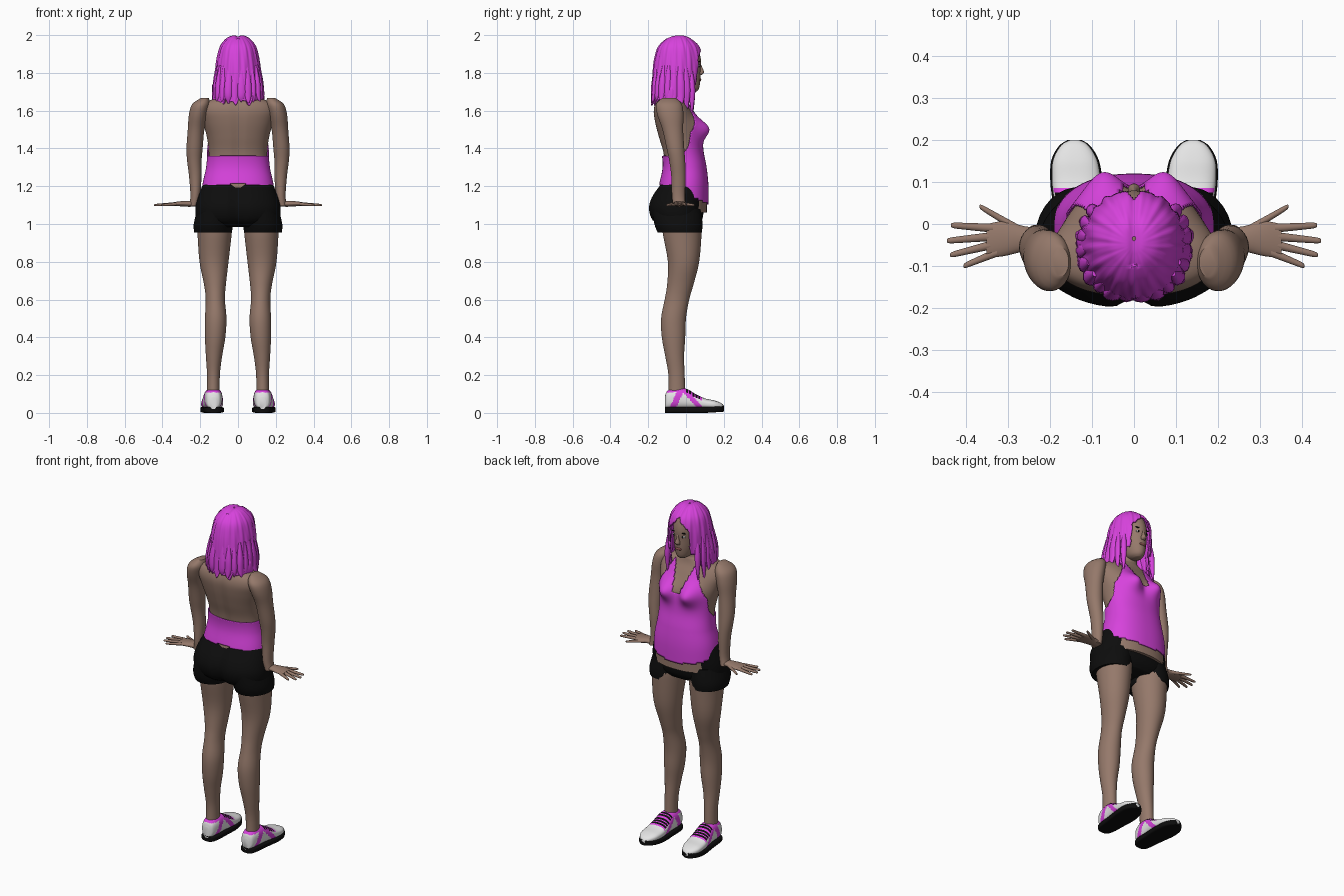
import bpy, bmesh, math, random
from mathutils import Vector, Matrix

random.seed(4)
cube = bpy.data.objects.get("Cube")
if cube:
    bpy.data.objects.remove(cube, do_unlink=True)


def material(name, r, g, b):
    m = bpy.data.materials.new(name)
    m.use_nodes = True
    m.diffuse_color = (r, g, b, 1)
    node = m.node_tree.nodes["Principled BSDF"]
    node.inputs["Base Color"].default_value = (r, g, b, 1)
    node.inputs["Roughness"].default_value = 0.8
    return m


SKIN = material("skin", 0.30, 0.19, 0.145)
PINK = material("magenta", 0.68, 0.055, 0.72)
BLACK = material("black", 0.004, 0.004, 0.004)
WHITE = material("white", 0.78, 0.78, 0.78)
LIPS = material("lips", 0.25, 0.09, 0.08)


def finish(name, bm, mats, mirror=False, thickness=0, sharp=50):
    bmesh.ops.recalc_face_normals(bm, faces=bm.faces)
    for f in bm.faces:
        f.smooth = True
    mesh = bpy.data.meshes.new(name)
    bm.to_mesh(mesh)
    bm.free()
    mesh.set_sharp_from_angle(angle=math.radians(sharp))
    obj = bpy.data.objects.new(name, mesh)
    bpy.context.collection.objects.link(obj)
    for m in mats:
        mesh.materials.append(m)
    if thickness:
        mod = obj.modifiers.new("thickness", "SOLIDIFY")
        mod.thickness = thickness
    if mirror:
        mod = obj.modifiers.new("other_side", "MIRROR")
        mod.use_mirror_merge = False
    return obj


def smooth_rings(rings, steps):
    """Catmull-Rom interpolation between the given rings."""
    out = []
    last = len(rings) - 1
    for i in range(last):
        a, b, c, d = (rings[min(max(i + k, 0), last)] for k in (-1, 0, 1, 2))
        for s in range(steps):
            t = s / steps
            out.append([q + t * (r - p) / 2 + t * t * (2 * p - 5 * q + 4 * r - s_) / 2
                        + t ** 3 * (3 * q - p - 3 * r + s_) / 2
                        for p, q, r, s_ in zip(a, b, c, d)])
    return out + [list(rings[-1])]


def loft(name, rings, mats, axis="z", n=32, steps=4, power=2, deform=None,
         rule=None, caps=True, **kw):
    """Skin over elliptical rings (x, y, z, radius a, radius b)."""
    bm = bmesh.new()
    u, v = {"z": (0, 1), "y": (0, 2), "x": (1, 2)}[axis]
    loops = []
    for x, y, z, a, b in smooth_rings(rings, steps):
        loop = []
        for i in range(n):
            t = math.tau * (i + 0.5) / n
            c, s = math.cos(t), math.sin(t)
            p = Vector((x, y, z))
            p[u] += a * math.copysign(abs(c) ** (2 / power), c)
            p[v] += b * math.copysign(abs(s) ** (2 / power), s)
            loop.append(bm.verts.new(deform(p) if deform else p))
        loops.append(loop)
    for lo, hi in zip(loops, loops[1:]):
        for i in range(n):
            j = (i + 1) % n
            bm.faces.new((lo[i], lo[j], hi[j], hi[i]))
    if caps:
        bm.faces.new(loops[0])
        bm.faces.new(loops[-1])
    if rule:
        bmesh.ops.recalc_face_normals(bm, faces=bm.faces)
        drop = []
        for f in bm.faces:
            k = rule(f.calc_center_median(), f.normal)
            if k < 0:
                drop.append(f)
            else:
                f.material_index = k
        bmesh.ops.delete(bm, geom=drop, context="FACES")
    return finish(name, bm, mats, **kw)


def body(rows, grow=0):
    """Rows of (height, front, back, half width) as rings."""
    return [(0, (f + b) / 2, z, w + grow, (f - b) / 2 + grow) for z, f, b, w in rows]


def ellipsoid(name, centre, radii, mat, mirror=False):
    bm = bmesh.new()
    bmesh.ops.create_uvsphere(bm, u_segments=16, v_segments=10, radius=1,
                              matrix=Matrix.Translation(centre) @ Matrix.Diagonal((*radii, 1)))
    return finish(name, bm, [mat], mirror)


# Torso and neck
TORSO = [(1.06, .11, -.16, .19), (1.2, .11, -.135, .18), (1.3, .1, -.115, .16),
         (1.38, .085, -.122, .155), (1.46, .075, -.145, .165), (1.54, .055, -.165, .185),
         (1.6, .03, -.172, .195), (1.645, .005, -.16, .17), (1.675, -.005, -.135, .09),
         (1.7, -.01, -.12, .055), (1.78, 0, -.1, .05)]


def bust(p):
    if p.y > -.03:
        g = math.exp(-((abs(p.x) - .075) / .055) ** 2 - ((p.z - 1.505) / .055) ** 2)
        p.y += .055 * g
    return p


def spine(p):
    p = bust(p)
    if p.y < -.08 and p.z < 1.66:
        p.y += .01 * math.exp(-(p.x / .02) ** 2)
    return p


loft("torso", body(TORSO), [SKIN], n=64, steps=6, power=2.3, deform=spine)


# Tank top with low back, deep neckline and shoulder straps
def shirt_rule(c, normal):
    x = abs(c.x)
    if c.z < 1.155 - .4 * c.y or c.z > 1.665:
        return -1
    if c.z < 1.36 + max(0, c.y + .03) * 1.2:
        return 0
    inside = .3 * (c.z - 1.44) < x < .16 - .5 * max(0, c.z - 1.49)
    return 0 if inside and c.y > -.03 else -1


loft("tank_top", body(TORSO, .009), [PINK], n=160, steps=16, power=2.3, deform=bust,
     rule=shirt_rule, caps=False, thickness=.006)

# Shorts
def seat(p):
    if p.y < -.1:
        p.y += .025 * math.exp(-(p.x / .03) ** 2)
    return p


loft("shorts_hips", body([(.985, .06, -.13, .15), (1.02, .085, -.18, .215),
                          (1.08, .095, -.2, .226), (1.14, .1, -.185, .213),
                          (1.2, .1, -.145, .19), (1.215, .095, -.135, .18)]),
     [BLACK], n=64, power=2.3, deform=seat)
loft("shorts_legs", [(.132, -.033, .955, .1, .117), (.13, -.04, 1, .105, .128),
                     (.115, -.05, 1.08, .1, .13)], [BLACK], mirror=True)

# Legs
loft("legs", [(.131, -.048, .09, .034, .045), (.13, -.05, .2, .034, .043),
              (.127, -.06, .3, .043, .05), (.121, -.066, .4, .054, .062),
              (.118, -.066, .5, .057, .066), (.12, -.048, .6, .051, .065),
              (.122, -.03, .68, .058, .07), (.127, -.013, .8, .077, .083),
              (.124, -.02, .95, .091, .103), (.125, -.02, 1, .095, .105)],
     [SKIN], n=40, mirror=True)

# Arms
loft("arms", [(.235, -.035, 1.095, .024, .033), (.226, -.04, 1.15, .026, .035),
              (.226, -.04, 1.25, .033, .038), (.231, -.046, 1.33, .038, .042),
              (.23, -.056, 1.4, .043, .047), (.222, -.07, 1.5, .044, .055),
              (.21, -.083, 1.58, .05, .07), (.195, -.09, 1.635, .047, .068),
              (.175, -.09, 1.668, .02, .035)], [SKIN], mirror=True)

# Hands turned out flat, with spread fingers
loft("palms", [(.215, -.035, 1.105, .025, .012), (.26, -.035, 1.107, .03, .016),
               (.31, -.035, 1.107, .042, .013), (.35, -.04, 1.105, .04, .009)],
     [SKIN], axis="x", n=20, mirror=True)
FINGERS = {"thumb": (.27, -.015, .367, .042), "index_finger": (.335, -.01, .435, -.003),
           "middle_finger": (.34, -.03, .445, -.04), "ring_finger": (.34, -.05, .437, -.074),
           "little_finger": (.325, -.067, .405, -.1)}
for name, (x0, y0, x1, y1) in FINGERS.items():
    path = [(x0 + (x1 - x0) * t, y0 + (y1 - y0) * t, 1.106 - .006 * t, r, r * .85)
            for t, r in ((0, .011), (.5, .009), (.92, .007), (1, .003))]
    loft(name + "s", path, [SKIN], axis="x", n=12, mirror=True)

# Shoes: rows of (position, top, half width, centre)
SHOE = [(-.112, .085, .018, .13), (-.1, .115, .036, .13), (-.06, .13, .046, .13),
        (0, .128, .05, .132), (.05, .1, .055, .134), (.1, .077, .058, .137),
        (.15, .066, .053, .14), (.185, .053, .034, .141), (.2, .04, .012, .141)]


def shoe_rule(c, normal):
    if -.005 < c.y < .085 and normal.z > .5:
        return 2 if (c.y * 60) % 1 < .65 else 1
    stripe = abs(c.y - .045 + (c.z - .06) * .9) < .017
    heel = abs(c.y + .055 - (c.z - .06) * .5) < .018
    return 1 if c.z > .108 or stripe or heel else 0


loft("shoe_uppers", [(x, y, (t + .02) / 2, w, (t - .02) / 2) for y, t, w, x in SHOE],
     [WHITE, PINK, BLACK], axis="y", n=48, steps=10, power=2.6, rule=shoe_rule, mirror=True)
loft("shoe_soles", [(x, y, .016 + .1 * max(0, y - .1) ** 1.2, w + .004, .016)
                    for y, t, w, x in SHOE], [BLACK], axis="y", power=5, mirror=True)

# Head and face
loft("head", body([(1.698, .05, 0, .018), (1.715, .068, -.05, .04), (1.76, .076, -.1, .058),
                   (1.82, .078, -.14, .069), (1.88, .078, -.15, .073), (1.94, .055, -.13, .06),
                   (1.97, .01, -.08, .03)]), [SKIN], n=40)
loft("nose", [(0, .076, 1.79, .012, .008), (0, .08, 1.802, .015, .016),
              (0, .076, 1.825, .008, .012), (0, .072, 1.85, .006, .006)], [SKIN], n=16)
ellipsoid("eyes", (.029, .067, 1.838), (.014, .007, .006), WHITE, True)
ellipsoid("irises", (.029, .071, 1.838), (.006, .005, .006), BLACK, True)
ellipsoid("eyebrows", (.031, .069, 1.86), (.018, .005, .003), BLACK, True)
ellipsoid("mouth", (0, .073, 1.763), (.022, .008, .008), LIPS)

# Hair cap, open around the face
def wavy(p):
    a = math.atan2(p.x, p.y + .05)
    k = 1 + .018 * math.sin(a * 17 + p.z * 9) + .012 * math.sin(a * 29 - p.z * 14)
    p.x *= k
    p.y = -.05 + (p.y + .05) * k
    if p.z < 1.72:
        p.z += .016 * math.sin(a * 11) + .01 * math.sin(a * 23)
    if p.z > 1.9 and p.y > -.1:
        p.z -= .007 * math.exp(-(p.x / .012) ** 2)
    return p


def hair_rule(c, normal):
    opening = min(.068, (1.945 - c.z) * .9) if c.z > 1.73 else .085
    return -1 if c.y > -.02 and abs(c.x) < opening else 0


loft("hair_cap", body([(1.65, .04, -.182, .135), (1.7, .06, -.18, .136),
                       (1.8, .083, -.176, .122), (1.88, .086, -.165, .111),
                       (1.94, .07, -.145, .095), (1.98, .03, -.105, .064),
                       (1.996, 0, -.07, .035), (2, -.03, -.04, .004)]),
     [PINK], n=120, steps=8, deform=wavy, rule=hair_rule, caps=False, thickness=.008)

# Loose locks around the lower edge
for i in range(18):
    a = math.radians(50 + 260 * i / 17)
    sx, sy = math.sin(a), math.cos(a)
    front = sy > .1
    tip = random.uniform(1.57, 1.61) if front else random.uniform(1.625, 1.65)
    flare = random.uniform(.96, 1.14)
    w = random.uniform(.016, .024)
    lock = [(sx * r, -.05 + sy * r * .98, z, w * k * (.4 + .6 * abs(sy)), w * k * (.4 + .6 * abs(sx)))
            for r, z, k in ((.115, 1.84, .4), (.126, 1.75, 1), (.13, 1.68, 1),
                            (.132 * flare, tip, .15))]
    loft(f"hair_lock_{i + 1}", lock, [PINK], n=10, steps=4)
